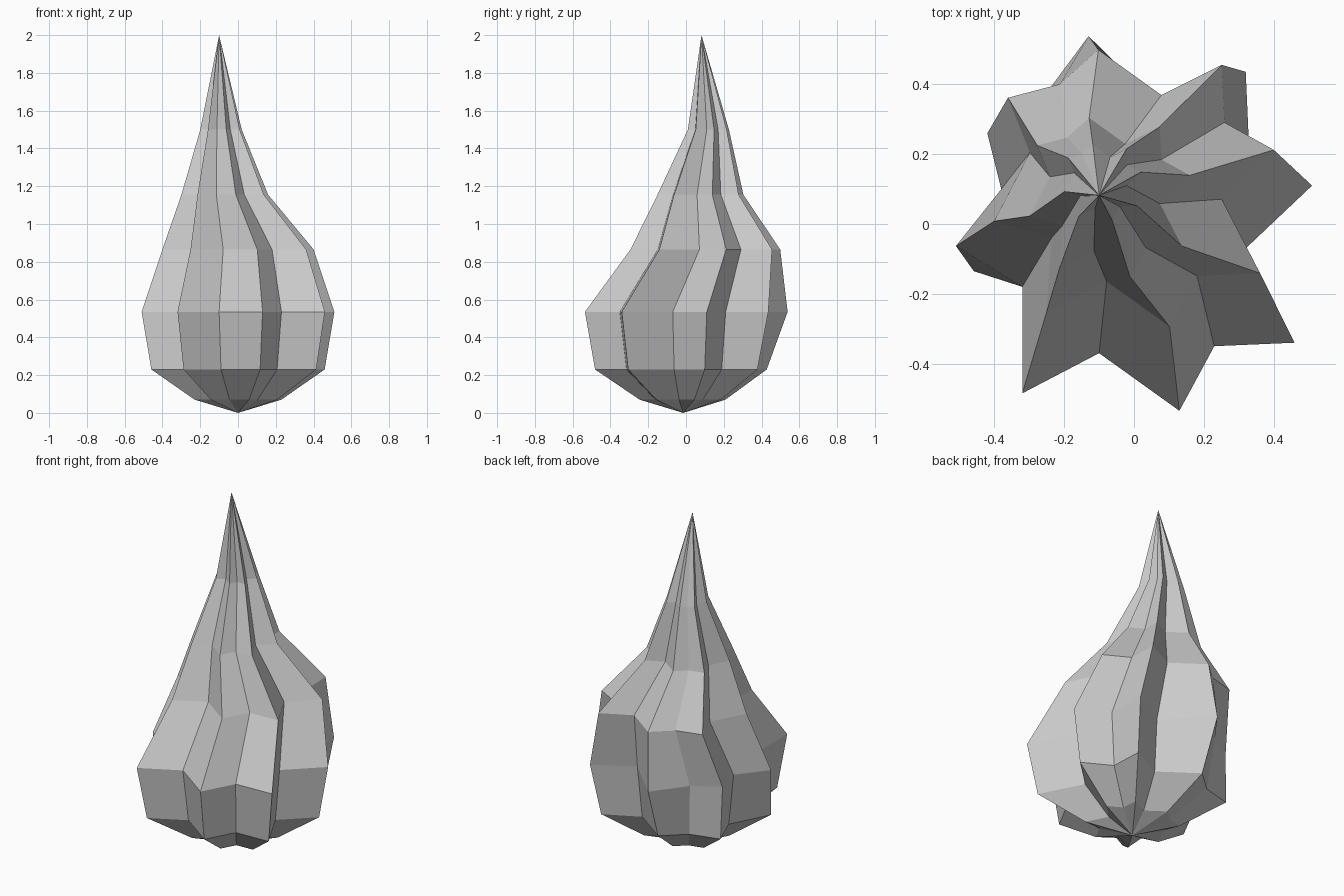
import bpy, bmesh
from mathutils import Vector

if "Cube" in bpy.data.objects:
    bpy.data.objects.remove(bpy.data.objects["Cube"])

# Eight-ribbed star cross-section: ridge, groove, ridge, groove ...
STAR = [(.51, .11), (.33, .21), (.32, .42), (.10, .31),
        (-.13, .475), (-.27, .35), (-.46, .30), (-.38, .10),
        (-.51, -.15), (-.30, -.21), (-.32, -.485), (-.10, -.37),
        (.13, -.535), (.23, -.35), (.46, -.34), (.32, -.07)]

# Levels: height, scale, x shift, y shift
LEVELS = [(.07, .45, 0, -.005), (.23, .90, 0, 0), (.535, 1, 0, 0),
          (.865, .785, 0, .126), (1.155, .45, -.07, .09), (1.50, .215, -.09, .125)]

# Uneven ribs at the widest level
WIDEST = 2
BULGE = {2: (0, .016), 4: (0, .063), 6: (.04, -.04), 8: (0, .087), 9: (-.02, .03)}

bm = bmesh.new()
rings = []
for i, (z, s, dx, dy) in enumerate(LEVELS):
    ring = []
    for k, (x, y) in enumerate(STAR):
        bx, by = BULGE.get(k, (0, 0)) if i == WIDEST else (0, 0)
        ring.append(bm.verts.new(Vector((x * s + dx + bx, y * s + dy + by, z))))
    rings.append(ring)

# Pointed base and off-centre tip
base = bm.verts.new((0, -.015, 0))
tip = bm.verts.new((-.10, .082, 2))
n = len(STAR)
for k in range(n):
    m = (k + 1) % n
    bm.faces.new((base, rings[0][m], rings[0][k]))
    for lo, hi in zip(rings, rings[1:]):
        bm.faces.new((lo[k], lo[m], hi[m], hi[k]))
    bm.faces.new((rings[-1][k], rings[-1][m], tip))
bmesh.ops.recalc_face_normals(bm, faces=bm.faces)

mesh = bpy.data.meshes.new("ribbed_bulb")
bm.to_mesh(mesh)
bm.free()
bpy.context.collection.objects.link(bpy.data.objects.new("ribbed_bulb", mesh))
